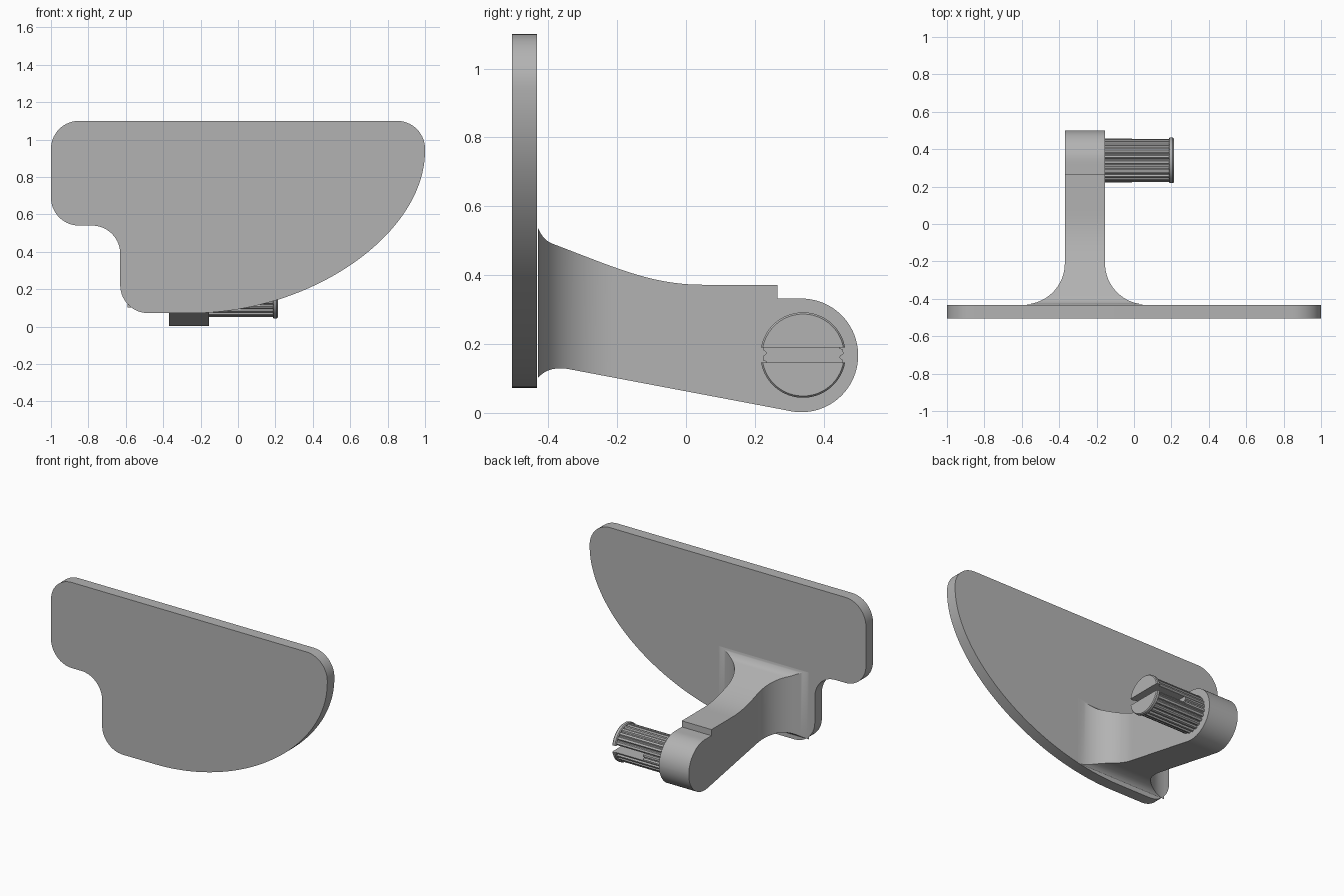
import bpy, bmesh, math
from mathutils import Vector
from mathutils.geometry import interpolate_bezier

if "Cube" in bpy.data.objects:
    bpy.data.objects.remove(bpy.data.objects["Cube"])

grey = bpy.data.materials.new("mid_grey")
grey.use_nodes = True
grey.diffuse_color = (0.45, 0.45, 0.45, 1)
grey.node_tree.nodes["Principled BSDF"].inputs["Base Color"].default_value = (0.45, 0.45, 0.45, 1)


def finish(name, bm, merge=1e-5):
    bmesh.ops.remove_doubles(bm, verts=bm.verts, dist=merge)
    bmesh.ops.recalc_face_normals(bm, faces=bm.faces)
    mesh = bpy.data.meshes.new(name)
    bm.to_mesh(mesh)
    bm.free()
    obj = bpy.data.objects.new(name, mesh)
    mesh.materials.append(grey)
    bpy.context.collection.objects.link(obj)
    return obj


def smooth(obj, degrees=30):
    bpy.ops.object.select_all(action='DESELECT')
    obj.select_set(True)
    bpy.context.view_layer.objects.active = obj
    bpy.ops.object.shade_smooth_by_angle(angle=math.radians(degrees))


def loft(bm, rings):
    """Join equal closed rings of points and cap both ends."""
    rows = [[bm.verts.new(p) for p in ring] for ring in rings]
    n = len(rows[0])
    for a, b in zip(rows, rows[1:]):
        for i in range(n):
            j = (i + 1) % n
            bm.faces.new((a[i], a[j], b[j], b[i]))
    bm.faces.new(rows[0])
    bm.faces.new(rows[-1])


def arc(cx, cz, r, start, end, steps=14):
    angles = [math.radians(start + (end - start) * i / steps) for i in range(steps + 1)]
    return [(cx + r * math.cos(a), cz + r * math.sin(a)) for a in angles]


def bezier(a, b, c, d, steps=32):
    pts = interpolate_bezier(*[Vector((p[0], p[1], 0)) for p in (a, b, c, d)], steps)
    return [(p.x, p.y) for p in pts]


def height_at(points, y):
    """Height of an open profile at depth y."""
    for (y0, z0), (y1, z1) in zip(points, points[1:]):
        if y <= y1:
            return z0 + (z1 - z0) * max(0, y - y0) / (y1 - y0)
    return points[-1][1]


# Flat plate with a stepped left side and a sweeping lower right edge
R = 0.15
outline = (arc(0.85, 0.95, R, 0, 90) + arc(-0.85, 0.95, R, 90, 180)
           + arc(-0.85, 0.69, R, 180, 270) + arc(-0.78, 0.39, R, 90, 0)
           + arc(-0.48, 0.222, R, 180, 270)
           + bezier((-0.25, 0.072), (0.4, 0.072), (1, 0.5), (1, 0.94), 48))
bm = bmesh.new()
loft(bm, [[(x, y, z) for x, z in outline] for y in (-0.505, -0.432)])
plate = finish("plate", bm)
smooth(plate)

# Arm: rectangular sections that flare into the plate and end in a round boss
BOSS_Y, BOSS_Z, BOSS_R = 0.335, 0.167, 0.165
ARM_X, HALF, FLARE, FLARE_Y = -0.2625, 0.1075, 0.22, -0.21
STEP_Y = 0.265
top = (bezier((-0.434, 0.555), (-0.43, 0.525), (-0.41, 0.5), (-0.39, 0.492), 10)
       + bezier((-0.389, 0.4917), (-0.2, 0.42), (-0.1, 0.372), (0.05, 0.372), 24)
       + [(STEP_Y, 0.372)])
bottom = (bezier((-0.434, 0.095), (-0.42, 0.12), (-0.385, 0.135), (-0.345, 0.128), 10)
          + [(0.305, 0.005)])


def section(y, before_step):
    reach = max(0, FLARE_Y - y)
    half = HALF + FLARE - math.sqrt(max(0, FLARE ** 2 - reach ** 2))
    bulge = math.sqrt(max(0, BOSS_R ** 2 - (y - BOSS_Y) ** 2))
    low = height_at(bottom, y) if y < 0.305 else BOSS_Z - bulge
    if before_step:
        high = height_at(top, y)
    else:
        high = BOSS_Z + (BOSS_R if y < BOSS_Y else bulge)
    return [(ARM_X - half, y, low), (ARM_X + half, y, low),
            (ARM_X + half, y, high), (ARM_X - half, y, high)]


flare_ys = [FLARE_Y - FLARE * math.cos(math.radians(i * 3.75)) for i in range(25)]
mid_ys = [FLARE_Y + (STEP_Y - FLARE_Y) * i / 20 for i in range(1, 21)]
boss_ys = [STEP_Y, 0.285, 0.305, 0.32]
boss_ys += [BOSS_Y + BOSS_R * math.sin(math.radians(i * 4.5)) for i in range(20)]
boss_ys.append(BOSS_Y + BOSS_R * 0.9999)
bm = bmesh.new()
loft(bm, [section(y, True) for y in flare_ys + mid_ys]
     + [section(y, False) for y in boss_ys])
arm = finish("arm", bm)
smooth(arm)


# Pin parts turn about the x axis through the boss centre
def wheel(x, radii):
    n = len(radii)
    return [(x, 0.34 + r * math.cos(2 * math.pi * (i + 0.5) / n),
             0.168 + r * math.sin(2 * math.pi * (i + 0.5) / n)) for i, r in enumerate(radii)]


RIBS = 24
ribbed = [0.117, 0.117, 0.117, 0.108, 0.108] * RIBS
bm = bmesh.new()
loft(bm, [wheel(x, ribbed) for x in (-0.2, 0.19)])
pin = finish("ribbed_pin", bm)

bm = bmesh.new()
loft(bm, [wheel(x, [r] * 64) for x, r in
          ((0.186, 0.118), (0.191, 0.124), (0.207, 0.124), (0.213, 0.119))])
rim = finish("pin_end_rim", bm)

# Slot across the free end of the pin
bm = bmesh.new()
bmesh.ops.create_cube(bm, size=1)
for v in bm.verts:
    v.co = (0.145 + v.co.x * 0.31, 0.34 + v.co.y * 0.4, 0.168 + v.co.z * 0.044)
cutter = finish("slot_cutter", bm)
cutter.hide_render = True
for part in (pin, rim):
    mod = part.modifiers.new("slot", 'BOOLEAN')
    mod.operation = 'DIFFERENCE'
    mod.solver = 'EXACT'
    mod.object = cutter
    bpy.context.view_layer.objects.active = part
    bpy.ops.object.modifier_apply(modifier=mod.name)
    smooth(part, 25)
bpy.data.objects.remove(cutter)
